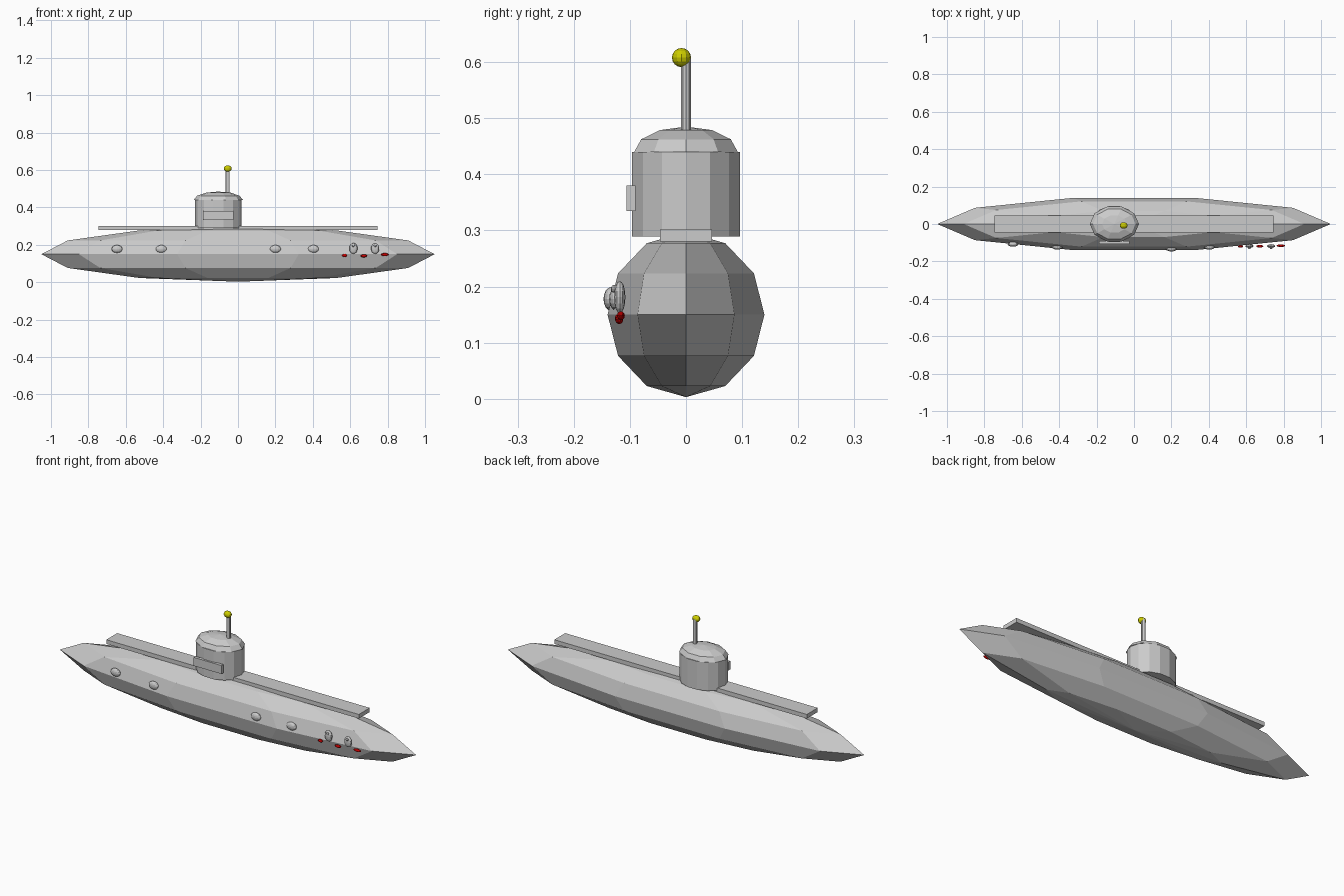
import bpy, bmesh, math
from mathutils import Matrix, Vector

if "Cube" in bpy.data.objects:
    bpy.data.objects.remove(bpy.data.objects["Cube"])


def material(name, rgb):
    m = bpy.data.materials.new(name)
    m.diffuse_color = (*rgb, 1)
    m.use_nodes = True
    m.node_tree.nodes["Principled BSDF"].inputs["Base Color"].default_value = m.diffuse_color
    return m


GREY = material("hull grey", (0.6, 0.6, 0.6))
YELLOW = material("lamp yellow", (0.62, 0.62, 0.0))
RED = material("mouth red", (0.6, 0.0, 0.0))


def finish(bm, name, mat):
    mesh = bpy.data.meshes.new(name)
    bm.to_mesh(mesh)
    bm.free()
    mesh.materials.append(mat)
    obj = bpy.data.objects.new(name, mesh)
    bpy.context.collection.objects.link(obj)
    return obj


def placed(center, scale, turn=0):
    return (Matrix.Translation(Vector(center)) @ Matrix.Diagonal((*scale, 1))
            @ Matrix.Rotation(turn, 4, 'Z'))


def ellipsoid(name, center, radii, mat=GREY, seg=10, rings=6, turn=0, upper_only=False):
    bm = bmesh.new()
    bmesh.ops.create_uvsphere(bm, u_segments=seg, v_segments=rings, radius=1)
    if upper_only:
        low = [v for v in bm.verts if v.co.z < -0.01]
        bmesh.ops.delete(bm, geom=low, context='VERTS')
    bm.transform(placed(center, radii, turn))
    return finish(bm, name, mat)


def tube(name, x, y, z0, z1, rx, ry, seg):
    bm = bmesh.new()
    bmesh.ops.create_cone(bm, cap_ends=True, segments=seg, radius1=1, radius2=1, depth=1)
    # put one vertex exactly on the +x axis
    v = bm.verts[:][0].co
    turn = -math.atan2(v.y, v.x)
    bm.transform(placed((x, y, (z0 + z1) / 2), (rx, ry, z1 - z0), turn))
    return finish(bm, name, GREY)


def box(name, lo, hi):
    bm = bmesh.new()
    bmesh.ops.create_cube(bm, size=1)
    lo, hi = Vector(lo), Vector(hi)
    bm.transform(placed((lo + hi) / 2, hi - lo))
    return finish(bm, name, GREY)


STRETCH = 1 / math.cos(math.radians(18))   # ten-sided spheres have flat ends in x
TURN = math.radians(18)

# Hull and deck
ellipsoid("hull", (0, 0, 0.15), (STRETCH, 0.147, 0.147), turn=TURN)
box("deck", (-0.745, -0.046, 0.28), (0.745, 0.046, 0.302))

# Conning tower, its rounded roof and front plate
tube("tower", -0.105, 0, 0.289, 0.44, 0.125, 0.0985, 14)
ellipsoid("tower_roof", (-0.105, 0, 0.44), (0.125 * STRETCH, 0.097, 0.045),
          turn=TURN, upper_only=True)
box("tower_plate", (-0.187, -0.106, 0.335), (-0.023, -0.09, 0.38))

# Periscope with lamp
tube("periscope", -0.055, 0, 0.475, 0.61, 0.0105, 0.0095, 10)
ellipsoid("periscope_lamp", (-0.055, -0.008, 0.608), (0.021, 0.017, 0.017), YELLOW, 12, 8)

# Portholes along the front side
for i, (x, y) in enumerate([(-0.647, -0.108), (-0.41, -0.124), (0.2, -0.134), (0.403, -0.124)]):
    ellipsoid(f"porthole_{i + 1}", (x, y, 0.178), (0.029, 0.013, 0.021), seg=12, rings=8)

# Eyes with pupils near the bow
for i, x in enumerate((0.617, 0.733)):
    ellipsoid(f"eye_{i + 1}", (x, -0.118, 0.181), (0.022, 0.01, 0.029), seg=12, rings=8)
    ellipsoid(f"pupil_{i + 1}", (x, -0.128, 0.196), (0.008, 0.006, 0.007), seg=8, rings=6)

# Mouth made of three small beads
for i, (x, y, z, rx) in enumerate([(0.57, -0.12, 0.143, 0.014),
                                   (0.673, -0.119, 0.141, 0.019),
                                   (0.785, -0.116, 0.148, 0.023)]):
    ellipsoid(f"mouth_{i + 1}", (x, y, z), (rx, 0.007, 0.008), RED, 10, 6)
